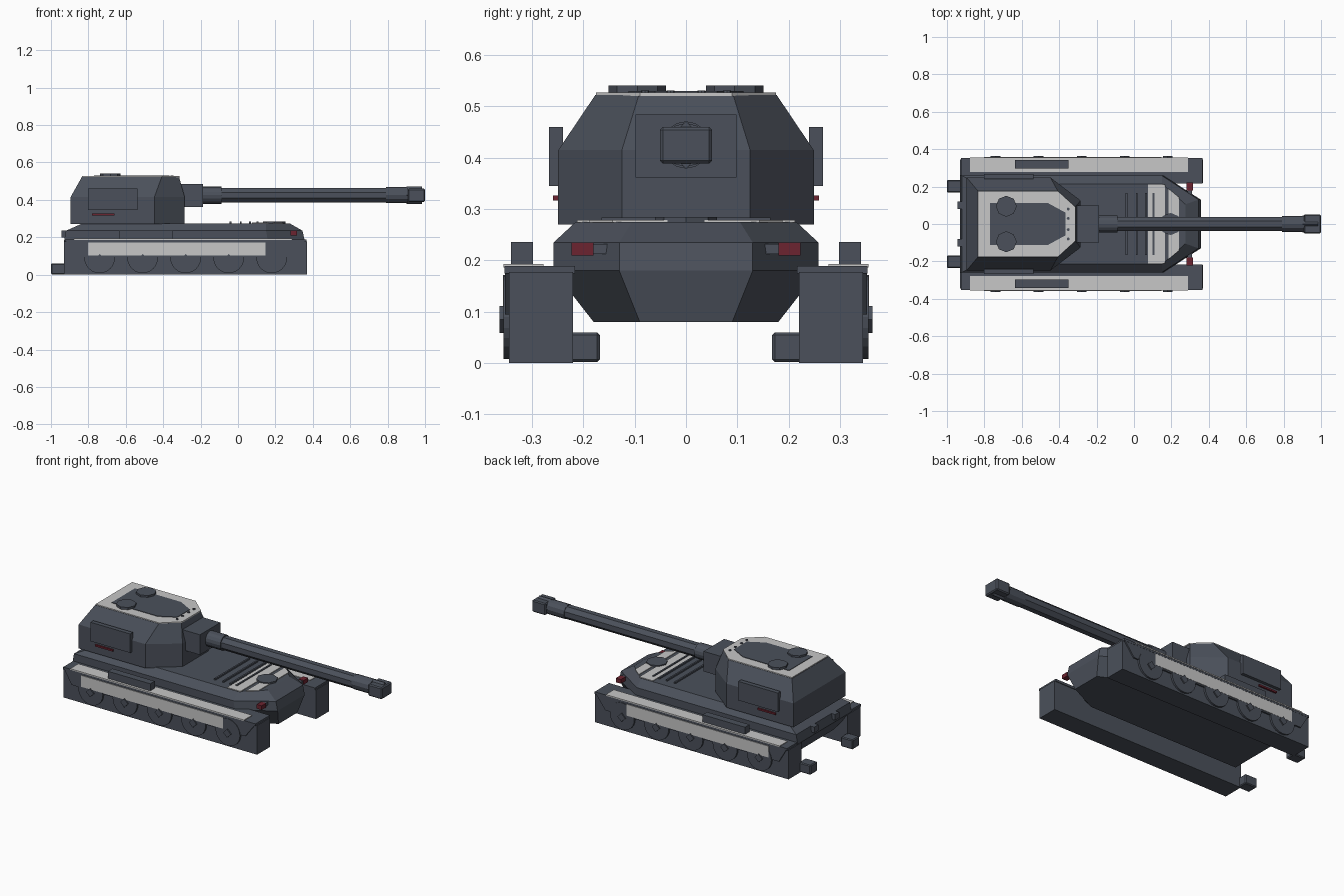
import bpy, bmesh, math
from mathutils import Matrix, Vector

cube = bpy.data.objects.get("Cube")
if cube:
    bpy.data.objects.remove(cube, do_unlink=True)


def material(name, color):
    m = bpy.data.materials.new(name)
    m.use_nodes = True
    m.diffuse_color = color
    bsdf = next(n for n in m.node_tree.nodes if n.type == 'BSDF_PRINCIPLED')
    bsdf.inputs["Base Color"].default_value = color
    return m


SLATE = material("slate grey", (0.07, 0.081, 0.104, 1))
PALE = material("pale grey", (0.57, 0.57, 0.57, 1))
RED = material("dark red", (0.15, 0.017, 0.029, 1))


def finish(name, bm, mat):
    bmesh.ops.recalc_face_normals(bm, faces=bm.faces)
    me = bpy.data.meshes.new(name)
    bm.to_mesh(me)
    bm.free()
    me.materials.append(mat)
    ob = bpy.data.objects.new(name, me)
    bpy.context.collection.objects.link(ob)
    return ob


def loft(name, rings, mat):
    """Closed solid through rings that share one point count."""
    bm = bmesh.new()
    vs = [[bm.verts.new(p) for p in r] for r in rings]
    n = len(vs[0])
    for a, b in zip(vs, vs[1:]):
        for i in range(n):
            bm.faces.new((a[i], a[(i + 1) % n], b[(i + 1) % n], b[i]))
    bm.faces.new(vs[0][::-1])
    bm.faces.new(vs[-1])
    return finish(name, bm, mat)


def box(name, x, y, z, mat=SLATE, bevel=0):
    ring = lambda h: [(x[0], y[0], h), (x[1], y[0], h), (x[1], y[1], h), (x[0], y[1], h)]
    ob = loft(name, [ring(z[0]), ring(z[1])], mat)
    if bevel:
        mod = ob.modifiers.new("edge_bevel", 'BEVEL')
        mod.width = bevel
        mod.segments = 1


def prism(name, center, r, depth, axis, sides, mat=SLATE, turn=0.0):
    """Cylinder centred on a point, its length along the given axis."""
    bm = bmesh.new()
    rot = Vector((0, 0, 1)).rotation_difference(Vector(axis)).to_matrix().to_4x4()
    bmesh.ops.create_cone(bm, cap_ends=True, segments=sides, radius1=r, radius2=r, depth=depth,
                          matrix=Matrix.Translation(center) @ rot @ Matrix.Rotation(turn, 4, 'Z'))
    return finish(name, bm, mat)


def plan(z, rear, shoulder, front, half, nose):
    """Six-sided outline with a tapered nose."""
    return [(rear, -half, z), (shoulder, -half, z), (front, -nose, z),
            (front, nose, z), (shoulder, half, z), (rear, half, z)]


def pair(name, x, y, z, mat=SLATE, bevel=0):
    """Boxes mirrored to both sides."""
    box(name + "_right", x, (-y[1], -y[0]), z, mat, bevel)
    box(name + "_left", x, y, z, mat, bevel)


# Hull
loft("hull", [plan(0.08, -0.86, 0.15, 0.335, 0.18, 0.09),
              plan(0.18, -0.93, 0.16, 0.357, 0.258, 0.13),
              plan(0.235, -0.92, 0.15, 0.345, 0.258, 0.13),
              plan(0.275, -0.83, 0.15, 0.275, 0.215, 0.105)], SLATE)
pair("rear_lamp_block", (-0.945, -0.9), (0.08, 0.12), (0.2, 0.235))
pair("lamp_bracket", (0.285, 0.31), (0.14, 0.182), (0.213, 0.232))
pair("front_lamp", (0.281, 0.315), (0.18, 0.223), (0.21, 0.235), RED)

# Deck markings, vents and driver hatch
box("deck_band", (0.075, 0.165), (-0.212, 0.212), (0.274, 0.279), PALE)
loft("deck_nose_band", [[(0.185, -0.188, h), (0.24, -0.143, h), (0.24, 0.143, h), (0.185, 0.188, h)]
                        for h in (0.274, 0.279)], PALE)
for i, x in enumerate((-0.04, 0.015, 0.065, 0.105)):
    box(f"deck_vent_{i + 1}", (x - 0.005, x + 0.005), (-0.165, 0.165), (0.27, 0.284))
prism("driver_hatch", (0.195, 0, 0.277), 0.06, 0.016, (0, 0, 1), 8)

# Running gear on each side
pair("track", (-0.93, 0.37), (0.22, 0.345), (0, 0.177))
pair("fender", (-0.925, 0.365), (0.216, 0.354), (0.175, 0.189))
pair("fender_panel", (-0.877, 0.289), (0.278, 0.356), (0.186, 0.193), PALE)
pair("stowage_box", (-0.635, -0.35), (0.298, 0.341), (0.19, 0.236))
pair("rear_hitch", (-1.0, -0.92), (0.168, 0.235), (0.002, 0.06), SLATE, 0.005)
pair("side_panel", (-0.803, 0.148), (0.345, 0.357), (0.103, 0.172), PALE)
for s, side in ((-1, "right"), (1, "left")):
    skirt = [(-0.92, 0.18), (-0.87, 0.095), (0.295, 0.095), (0.36, 0.18)]
    loft(f"side_skirt_{side}", [[(x, s * y, z) for x, z in skirt] for y in (0.34, 0.353)], SLATE)
    for i in range(5):
        x = -0.74 + 0.23 * i
        prism(f"wheel_{side}_{i + 1}", (x, s * 0.346, 0.09), 0.082, 0.02, (0, 1, 0), 24)
        prism(f"hub_{side}_{i + 1}", (x, s * 0.354, 0.085), 0.026, 0.018, (0, 1, 0), 4)

# Turret body
loft("turret", [plan(0.27, -0.895, -0.447, -0.285, 0.249, 0.125),
                plan(0.415, -0.895, -0.447, -0.285, 0.249, 0.125),
                plan(0.522, -0.835, -0.408, -0.315, 0.177, 0.092)], SLATE)
loft("roof_border", [plan(h, -0.833, -0.407, -0.312, 0.175, 0.09) for h in (0.52, 0.527)], PALE)
loft("roof_panel", [plan(h, -0.77, -0.46, -0.365, 0.112, 0.06) for h in (0.522, 0.53)], SLATE)
for i, y in enumerate((-0.08, -0.03, 0.03, 0.08)):
    prism(f"roof_bolt_{i + 1}", (-0.352, y, 0.527), 0.008, 0.008, (0, 0, 1), 8)
for side, y in (("right", -0.095), ("left", 0.095)):
    prism(f"turret_hatch_{side}", (-0.683, y, 0.532), 0.056, 0.018, (0, 0, 1), 8)
pair("turret_side_plate", (-0.803, -0.537), (0.24, 0.267), (0.345, 0.46))
pair("turret_side_stripe", (-0.78, -0.66), (0.24, 0.259), (0.317, 0.327), RED)

# Gun: name, start, end, radius and side count of each section
GUN_Z = 0.425
box("mantlet", (-0.32, -0.187), (-0.098, 0.098), (0.362, 0.484))
for name, x0, x1, r, sides in (("gun_collar", -0.2, -0.087, 0.046, 16),
                               ("barrel", -0.1, 0.81, 0.041, 8),
                               ("muzzle_sleeve", 0.79, 0.91, 0.043, 12),
                               ("brake_core", 0.9, 0.985, 0.046, 4)):
    prism(name, ((x0 + x1) / 2, 0, GUN_Z), r, x1 - x0, (1, 0, 0), sides, turn=math.pi / 8 if sides == 8 else 0)
box("muzzle_brake", (0.908, 1.0), (-0.051, 0.051), (0.389, 0.46), SLATE, 0.006)
